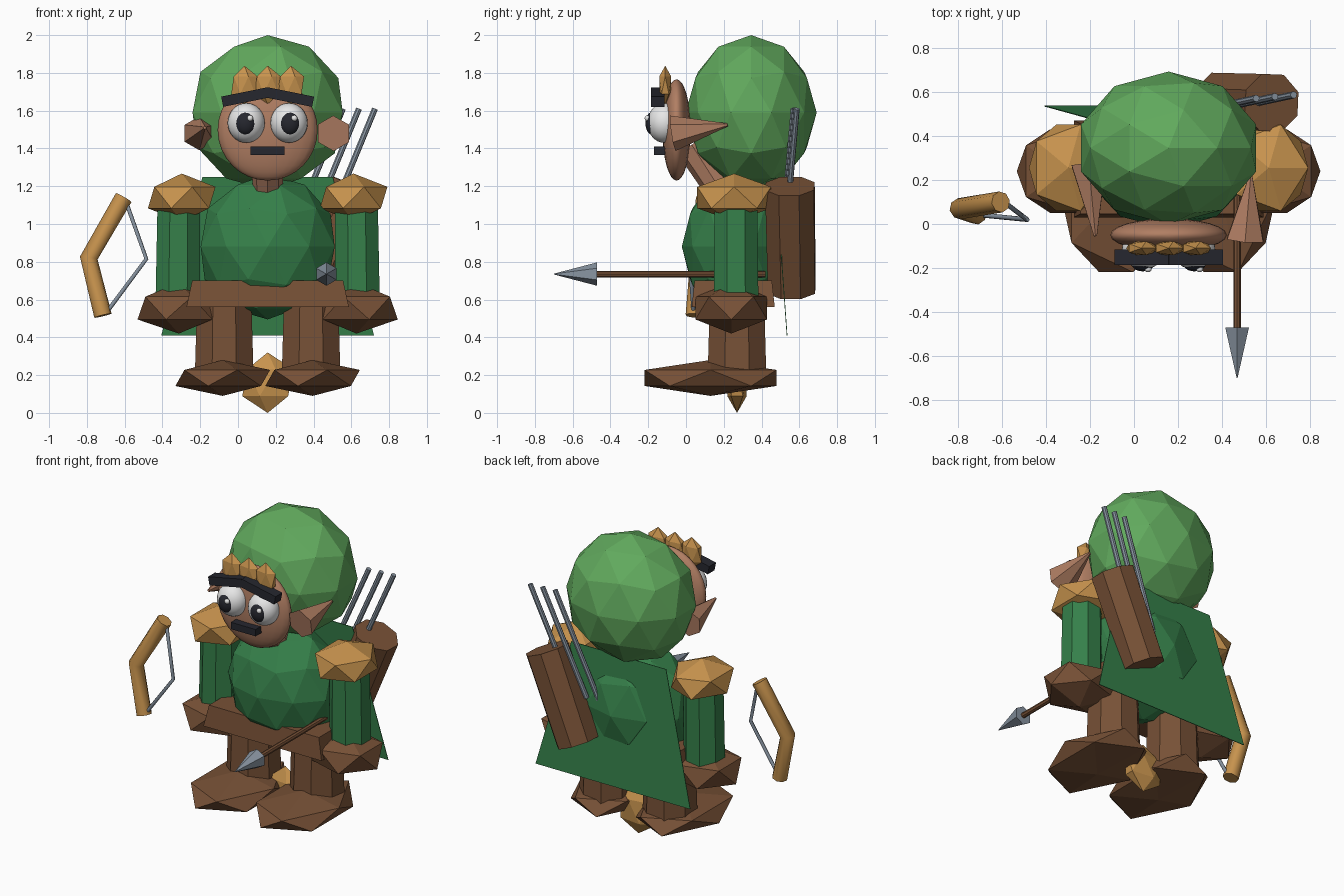
import bpy, bmesh, math
from mathutils import Vector, Matrix

if "Cube" in bpy.data.objects:
    bpy.data.objects.remove(bpy.data.objects["Cube"])

CX = 0.157  # figure's own centre line


def mat(name, r, g, b):
    m = bpy.data.materials.new(name)
    m.diffuse_color = (r, g, b, 1)
    m.use_nodes = True
    m.node_tree.nodes["Principled BSDF"].inputs["Base Color"].default_value = m.diffuse_color
    return m


LEAF = mat("leaf_green", 0.12, 0.40, 0.11)
GREEN = mat("forest_green", 0.036, 0.215, 0.068)
GOLD = mat("gold", 0.57, 0.29, 0.075)
BROWN = mat("leather_brown", 0.185, 0.082, 0.037)
SKIN = mat("skin", 0.44, 0.21, 0.125)
STEEL = mat("steel", 0.25, 0.30, 0.36)
DARK = mat("charcoal", 0.019, 0.02, 0.028)
WHITE = mat("white", 0.85, 0.85, 0.85)


def finish(name, bm, material, smooth=False):
    me = bpy.data.meshes.new(name)
    bmesh.ops.recalc_face_normals(bm, faces=bm.faces)
    for f in bm.faces:
        f.smooth = smooth
    bm.to_mesh(me)
    bm.free()
    ob = bpy.data.objects.new(name, me)
    me.materials.append(material)
    bpy.context.collection.objects.link(ob)
    return ob


def gem(name, c, r, material, subdiv=1, flip=False):
    """Faceted ball scaled per axis."""
    bm = bmesh.new()
    bmesh.ops.create_icosphere(bm, subdivisions=subdiv, radius=1)
    sx = -r[0] if flip else r[0]
    for v in bm.verts:
        v.co = Vector((v.co.x * sx + c[0], v.co.y * r[1] + c[1], v.co.z * r[2] + c[2]))
    return finish(name, bm, material)


def ball(name, c, r, material):
    """Smooth ball scaled per axis."""
    bm = bmesh.new()
    bmesh.ops.create_uvsphere(bm, u_segments=24, v_segments=16, radius=1)
    for v in bm.verts:
        v.co = Vector((v.co.x * r[0] + c[0], v.co.y * r[1] + c[1], v.co.z * r[2] + c[2]))
    return finish(name, bm, material, True)


def rod(name, a, b, r1, r2, sides, material, spin=0.0):
    """Prism or cone running from a to b."""
    a, b = Vector(a), Vector(b)
    d = b - a
    bm = bmesh.new()
    bmesh.ops.create_cone(bm, cap_ends=True, segments=sides, radius1=r1, radius2=r2, depth=d.length)
    m = Matrix.Translation((a + b) / 2) @ d.to_track_quat('Z', 'Y').to_matrix().to_4x4() @ Matrix.Rotation(spin, 4, 'Z')
    bmesh.ops.transform(bm, matrix=m, verts=bm.verts)
    return finish(name, bm, material)


def box(name, c, size, material, tilt=0.0, taper=1.0):
    """Box tilted about y, with optional narrower top."""
    bm = bmesh.new()
    bmesh.ops.create_cube(bm, size=1)
    for v in bm.verts:
        k = taper if v.co.z > 0 else 1
        v.co = Vector((v.co.x * size[0] * k, v.co.y * size[1] * k, v.co.z * size[2]))
    m = Matrix.Translation(c) @ Matrix.Rotation(tilt, 4, 'Y')
    bmesh.ops.transform(bm, matrix=m, verts=bm.verts)
    return finish(name, bm, material)


# Hood, torso, belt
gem("hood", (CX, 0.345, 1.59), (0.418, 0.347, 0.41), LEAF, 2)
gem("torso", (CX, 0.27, 0.88), (0.373, 0.292, 0.385), GREEN, 2)
box("belt", (CX, 0.25, 0.63), (0.86, 0.44, 0.14), BROWN, taper=0.93)

# Limbs
for s, side in ((-1, "left"), (1, "right")):
    ax = CX + s * 0.475
    gem(side + "_pauldron", (CX + s * 0.455, 0.255, 1.14), (0.2, 0.23, 0.127), GOLD)
    rod(side + "_arm", (ax, 0.265, 0.6), (ax - s * 0.005, 0.265, 1.13), 0.128, 0.122, 8, GREEN, math.pi / 8)
    gem(side + "_hand", (CX + s * 0.47, 0.24, 0.555), (0.245, 0.223, 0.135), BROWN, flip=s > 0)
    lx = CX + s * 0.23
    rod(side + "_leg", (lx, 0.27, 0.2), (lx, 0.27, 0.62), 0.168, 0.155, 8, BROWN, math.pi / 8)
    gem(side + "_foot", (CX + s * 0.238, 0.13, 0.185), (0.28, 0.41, 0.095), BROWN)
gem("base_gem", (CX, 0.27, 0.16), (0.15, 0.06, 0.16), GOLD)

# Head
ball("face", (CX, -0.05, 1.498), (0.265, 0.075, 0.268), SKIN)
rod("neck", (CX, 0.03, 1.42), (CX, 0.17, 1.2), 0.09, 0.08, 8, SKIN)
rod("right_ear", (0.505, -0.07, 1.48), (0.53, 0.22, 1.525), 0.095, 0.008, 6, SKIN)
rod("left_ear", (-0.205, 0.27, 1.48), (-0.175, -0.055, 1.51), 0.09, 0.008, 6, SKIN)

# Eyes, brows, mouth, circlet
for s, side in ((-1, "left"), (1, "right")):
    ex = CX + s * 0.113
    ball(side + "_eye", (ex, -0.115, 1.535), (0.099, 0.09, 0.105), WHITE)
    ball(side + "_pupil", (CX + s * 0.117, -0.175, 1.533), (0.054, 0.04, 0.062), DARK)
    ball(side + "_glint", (CX + s * 0.117 + 0.024, -0.205, 1.56), (0.016, 0.014, 0.016), WHITE)
    box(side + "_brow", (CX + s * 0.118, -0.15, 1.672), (0.25, 0.07, 0.055), DARK, tilt=s * 0.2)
box("mouth", (CX, -0.14, 1.388), (0.18, 0.06, 0.045), DARK)
for i in (-1, 0, 1):
    gem("circlet_point", (CX + i * 0.123, -0.11, 1.735), (0.078, 0.037, 0.103), GOLD)

# Cape: one thin flared sheet
bm = bmesh.new()
corners = [(-0.563, 0.535, 0.41), (0.563, 0.535, 0.41), (0.345, 0.475, 1.25), (-0.345, 0.475, 1.25)]
bm.faces.new([bm.verts.new((CX + x, y, z)) for x, y, z in corners])
cape = finish("cape", bm, GREEN)
mod = cape.modifiers.new("thickness", 'SOLIDIFY')
mod.thickness = 0.004
mod.offset = 0

# Quiver and its arrows
rod("quiver", (0.395, 0.56, 0.65), (0.625, 0.55, 1.2), 0.135, 0.14, 8, BROWN, math.pi / 8)
for i, x in enumerate((0.555, 0.64, 0.725)):
    y = 0.57 + 0.008 * i
    rod("quiver_arrow", (x - 0.28, y - 0.06, 0.93), (x, y, 1.61), 0.016, 0.016, 8, STEEL)

# Held arrow
rod("arrow_shaft", (0.468, 0.42, 0.735), (0.468, -0.48, 0.735), 0.017, 0.017, 8, BROWN)
rod("arrow_tip", (0.468, -0.47, 0.735), (0.468, -0.7, 0.735), 0.062, 0.002, 6, STEEL)

# Bow: bent tube made from a curve, with a drawn string


def tube(name, pts, radius, material):
    cu = bpy.data.curves.new(name, 'CURVE')
    cu.dimensions = '3D'
    cu.bevel_depth = radius
    cu.bevel_resolution = 2
    cu.use_fill_caps = True
    sp = cu.splines.new('POLY')
    sp.points.add(len(pts) - 1)
    for p, co in zip(sp.points, pts):
        p.co = (*co, 1)
    cu.materials.append(material)
    ob = bpy.data.objects.new(name, cu)
    bpy.context.collection.objects.link(ob)


tube("bow", [(-0.605, 0.1, 1.14), (-0.79, 0.07, 0.82), (-0.715, 0.045, 0.515)], 0.048, GOLD)
tube("bow_string", [(-0.59, 0.1, 1.11), (-0.485, 0.02, 0.815), (-0.69, 0.04, 0.54)], 0.011, STEEL)
